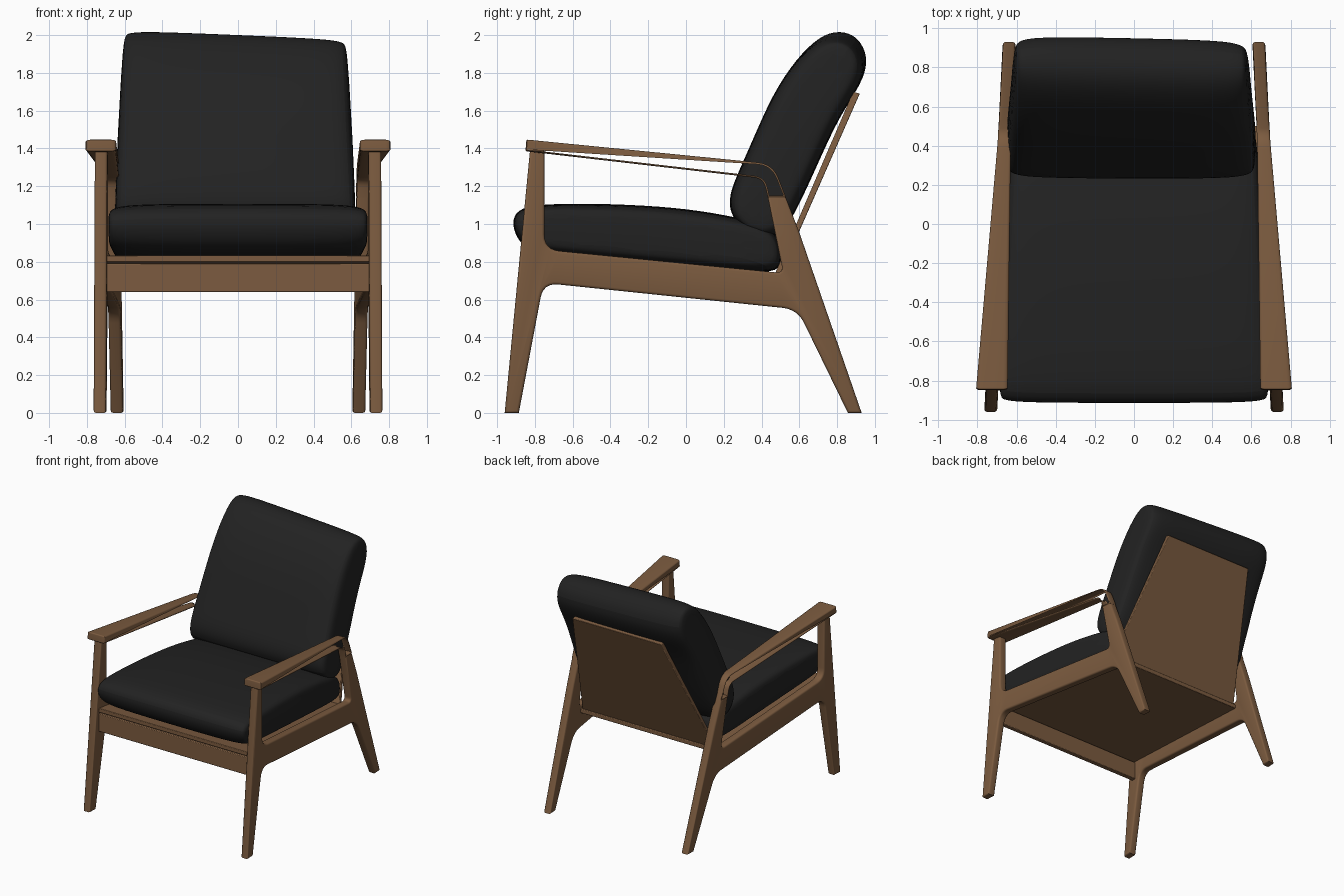
import bpy, bmesh, math
from mathutils import Vector

cube = bpy.data.objects.get("Cube")
if cube:
    bpy.data.objects.remove(cube)


def material(name, rgb):
    m = bpy.data.materials.new(name)
    m.use_nodes = True
    m.diffuse_color = (*rgb, 1)
    bsdf = next(n for n in m.node_tree.nodes if n.type == 'BSDF_PRINCIPLED')
    bsdf.inputs["Base Color"].default_value = (*rgb, 1)
    bsdf.inputs["Roughness"].default_value = 0.7
    return m


WOOD = material("walnut_wood", (0.2, 0.105, 0.05))
FABRIC = material("black_fabric", (0.016, 0.016, 0.016))


def add_object(name, mesh, mat, angle=35):
    ob = bpy.data.objects.new(name, mesh)
    bpy.context.collection.objects.link(ob)
    mesh.materials.clear()
    mesh.materials.append(mat)
    bpy.ops.object.select_all(action='DESELECT')
    ob.select_set(True)
    bpy.context.view_layer.objects.active = ob
    bpy.ops.object.shade_smooth_by_angle(angle=math.radians(angle))
    return ob


def rounded(corners, steps=6):
    """Replace each (y, z, radius) corner with a smooth arc."""
    out = []
    for i, (y, z, r) in enumerate(corners):
        p = Vector((y, z))
        if r == 0:
            out.append(p)
            continue
        a = p + (Vector(corners[i - 1][:2]) - p).normalized() * r
        b = p + (Vector(corners[(i + 1) % len(corners)][:2]) - p).normalized() * r
        for k in range(steps + 1):
            t = k / steps
            out.append(a * (1 - t) ** 2 + p * 2 * t * (1 - t) + b * t * t)
    return out


def frame_x(y):
    """Centre of the side frames, which converge toward the back."""
    return 0.73 - 0.05 * (y + 0.92)


def side_part(name, corners, half, bevel, side, widen=lambda y: 1.0):
    """Bevelled side-view outline placed on the slanted frame plane."""
    cu = bpy.data.curves.new(name + "_outline", 'CURVE')
    cu.dimensions = '2D'
    cu.fill_mode = 'BOTH'
    cu.extrude, cu.bevel_depth, cu.offset = half - bevel, bevel, -bevel
    cu.bevel_resolution = 2
    pts = rounded(corners)
    sp = cu.splines.new('POLY')
    sp.points.add(len(pts) - 1)
    for q, p in zip(sp.points, pts):
        q.co = (p.x, p.y, 0, 1)
    sp.use_cyclic_u = True
    tmp = bpy.data.objects.new(name + "_outline", cu)
    bpy.context.collection.objects.link(tmp)
    dg = bpy.context.evaluated_depsgraph_get()
    mesh = bpy.data.meshes.new_from_object(tmp.evaluated_get(dg))
    bpy.data.objects.remove(tmp)
    for v in mesh.vertices:
        y, z, w = v.co
        v.co = (side * (frame_x(y) + w * widen(y)), y, z)
    bm = bmesh.new()
    bm.from_mesh(mesh)
    bmesh.ops.remove_doubles(bm, verts=bm.verts, dist=1e-5)
    bmesh.ops.recalc_face_normals(bm, faces=bm.faces)
    bm.to_mesh(mesh)
    bm.free()
    add_object(name, mesh, WOOD)


def loft(name, rings, mat):
    bm = bmesh.new()
    rows = [[bm.verts.new(p) for p in ring] for ring in rings]
    n = len(rows[0])
    for a, b in zip(rows, rows[1:]):
        for i in range(n):
            bm.faces.new((a[i], a[(i + 1) % n], b[(i + 1) % n], b[i]))
    bm.faces.new(rows[0])
    bm.faces.new(rows[-1])
    bmesh.ops.recalc_face_normals(bm, faces=bm.faces)
    mesh = bpy.data.meshes.new(name)
    bm.to_mesh(mesh)
    bm.free()
    return add_object(name, mesh, mat)


def board(name, section):
    """Flat board across the chair from (y, z, half width) corners."""
    ob = loft(name, [[(s * w, y, z) for y, z, w in section] for s in (-1, 1)], WOOD)
    bev = ob.modifiers.new("soft_edges", 'BEVEL')
    bev.width, bev.segments = 0.005, 2


def cushion(name, profile, axis, half_width, warp):
    """Side profile swept across x, pinched toward both ends."""
    axis = Vector(axis).normalized()
    across = Vector((-axis.y, axis.x))
    centre = sum((Vector(p) for p in profile), Vector((0, 0))) / len(profile)
    right = [(0.2, 1.0), (0.6, 0.99), (0.85, 0.95), (0.96, 0.84), (1.0, 0.62)]
    rings = []
    for u, s in [(-u, s) for u, s in reversed(right)] + right:
        ring = []
        for p in profile:
            d = Vector(p) - centre
            q = centre + axis * d.dot(axis) * (1 - 0.15 * (1 - s)) + across * d.dot(across) * s
            ring.append(warp(u, half_width(*q) * u, q.x, q.y))
        rings.append(ring)
    ob = loft(name, rings, FABRIC)
    ob.data.polygons.foreach_set("use_smooth", [True] * len(ob.data.polygons))
    sub = ob.modifiers.new("soft", 'SUBSURF')
    sub.levels = sub.render_levels = 2


# Side frames: front leg, rail and back leg in one piece, with armrest on top
LEGS = [(-0.96, 0, 0), (-0.825, 1.40, 0), (-0.75, 1.39, 0), (-0.75, 0.865, 0.08),
        (0.515, 0.74, 0.04), (0.431, 1.15, 0), (0.525, 1.15, 0), (0.6, 0.955, 0),
        (0.93, 0, 0), (0.857, 0, 0), (0.59, 0.548, 0.08), (-0.755, 0.688, 0.08),
        (-0.885, 0, 0)]
ARM = [(-0.85, 1.385, 0.01), (-0.845, 1.447, 0.01), (0.46, 1.318, 0.08),
       (0.53, 1.14, 0), (0.433, 1.14, 0), (0.41, 1.24, 0.05)]


def arm_width(y):
    return 1 + 1.4 * min(1, max(0, (0.42 - y) / 1.26))


for side, label in ((1, "left"), (-1, "right")):
    side_part(label + "_leg_frame", LEGS, 0.033, 0.014, side)
    side_part(label + "_armrest", ARM, 0.0335, 0.01, side, arm_width)

# Boards between the frames
board("front_apron", [(-0.85, 0.64, 0.71), (-0.85, 0.79, 0.71),
                      (-0.81, 0.79, 0.71), (-0.81, 0.64, 0.71)])
board("seat_board", [(-0.85, 0.8, 0.71), (-0.85, 0.835, 0.71),
                     (0.5, 0.715, 0.64), (0.5, 0.68, 0.64)])
board("back_panel", [(0.455, 0.70, 0.62), (0.885, 1.70, 0.41),
                     (0.92, 1.69, 0.41), (0.485, 0.70, 0.62)])

# Cushions
cushion("seat_cushion",
        [(-0.91, 0.95), (-0.92, 1.03), (-0.88, 1.085), (-0.75, 1.108), (-0.4, 1.108),
         (-0.05, 1.088), (0.2, 1.05), (0.42, 1.0), (0.5, 0.93), (0.51, 0.8),
         (0.48, 0.735), (0.2, 0.755), (-0.3, 0.8), (-0.7, 0.835), (-0.85, 0.86)],
        (1, -0.09),
        lambda y, z: 0.70 - 0.05 * (y + 0.9),
        lambda u, x, y, z: (x, y, z))
cushion("back_cushion",
        [(0.235, 1.04), (0.225, 1.15), (0.28, 1.28), (0.36, 1.46), (0.46, 1.69),
         (0.58, 1.87), (0.70, 1.985), (0.80, 2.01), (0.9, 1.98), (0.965, 1.87),
         (0.93, 1.74), (0.81, 1.57), (0.69, 1.3), (0.58, 1.06), (0.51, 0.95),
         (0.43, 0.925), (0.32, 0.96)],
        (0.45, 0.89),
        lambda y, z: 0.645 - 0.05 * (z - 1),
        lambda u, x, y, z: (x - 0.015, y - 0.015 * u * (z - 1), z - 0.025 * u * (z - 1)))
